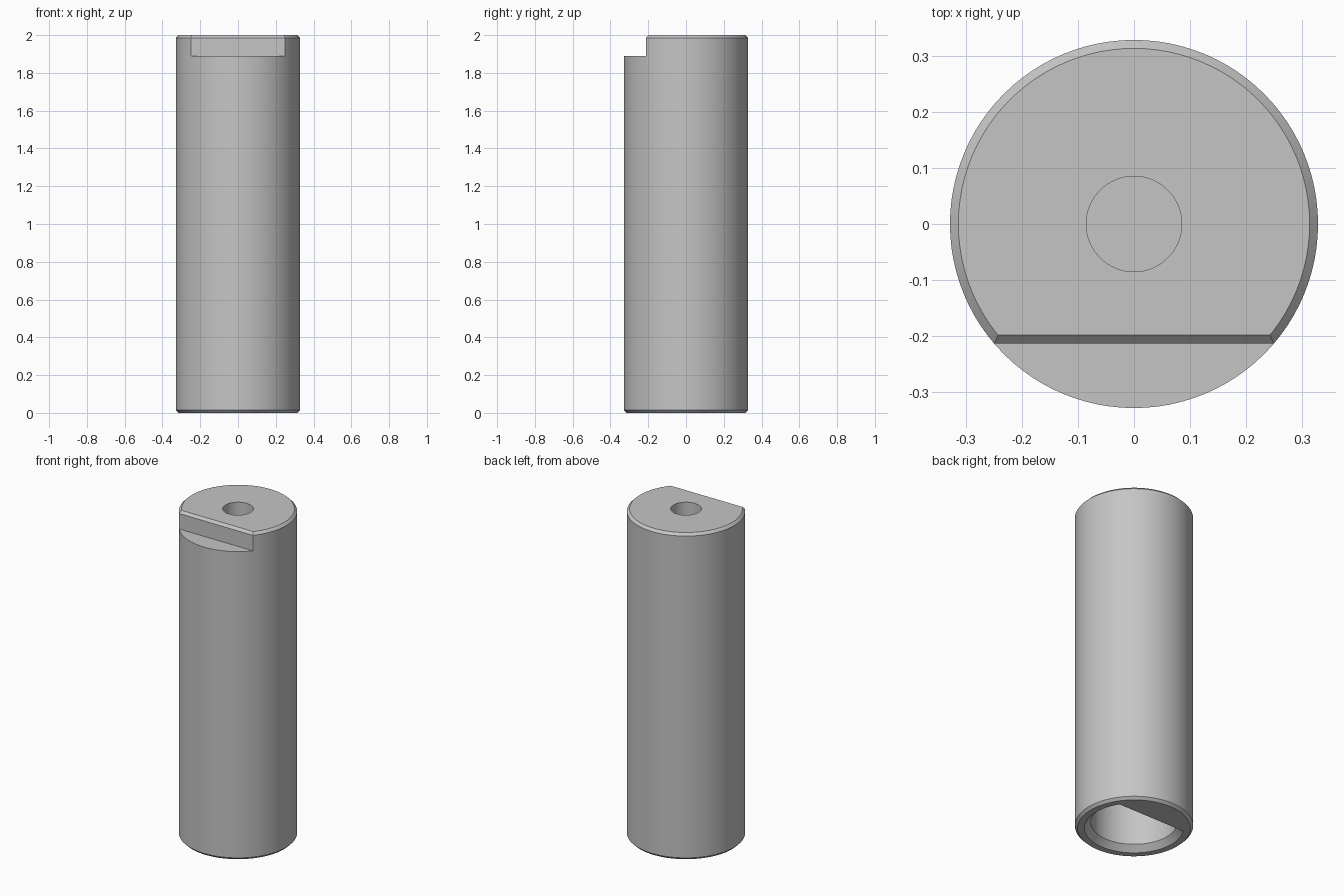
import bpy, bmesh, math

if "Cube" in bpy.data.objects:
    bpy.data.objects.remove(bpy.data.objects["Cube"], do_unlink=True)

SEGMENTS = 96
RADIUS, CHAMFER = 0.328, 0.015

grey = bpy.data.materials.new("plain_grey")
grey.use_nodes = True
color = (0.56, 0.56, 0.56, 1)
grey.diffuse_color = color
grey.node_tree.nodes["Principled BSDF"].inputs["Base Color"].default_value = color


def add_object(name, bm):
    bmesh.ops.recalc_face_normals(bm, faces=bm.faces)
    mesh = bpy.data.meshes.new(name)
    bm.to_mesh(mesh)
    bm.free()
    mesh.materials.append(grey)
    obj = bpy.data.objects.new(name, mesh)
    bpy.context.collection.objects.link(obj)
    return obj


def lathe(name, profile):
    """Closed turned solid from (radius, height) pairs, bottom to top."""
    bm = bmesh.new()
    rings = []
    for r, z in profile:
        rings.append([bm.verts.new((r * math.cos(a), r * math.sin(a), z))
                      for a in (2 * math.pi * i / SEGMENTS for i in range(SEGMENTS))])
    for low, high in zip(rings, rings[1:]):
        for i in range(SEGMENTS):
            j = (i + 1) % SEGMENTS
            bm.faces.new((low[i], low[j], high[j], high[i]))
    bm.faces.new(rings[0])
    bm.faces.new(rings[-1])
    return add_object(name, bm)


def prism(name, profile, half_width=0.5):
    """Solid with a (y, z) outline stretched along x."""
    bm = bmesh.new()
    face = bm.faces.new([bm.verts.new((-half_width, y, z)) for y, z in profile])
    side = bmesh.ops.extrude_face_region(bm, geom=[face])["geom"]
    moved = [v for v in side if isinstance(v, bmesh.types.BMVert)]
    bmesh.ops.translate(bm, verts=moved, vec=(2 * half_width, 0, 0))
    return add_object(name, bm)


def cut(target, cutter):
    cutter.hide_render = True
    mod = target.modifiers.new("cut", 'BOOLEAN')
    mod.operation, mod.solver, mod.object = 'DIFFERENCE', 'EXACT', cutter
    bpy.context.view_layer.objects.active = target
    bpy.ops.object.modifier_apply(modifier=mod.name)
    bpy.data.objects.remove(cutter, do_unlink=True)


# Cylinder body with chamfered ends
body = lathe("cylinder_body", [(RADIUS - CHAMFER, 0), (RADIUS, CHAMFER),
                               (RADIUS, 2 - CHAMFER), (RADIUS - CHAMFER, 2)])

# Front flat with a chamfered top edge
cut(body, prism("flat_cutter", [(-0.5, 1.89), (-0.213, 1.89), (-0.213, 1.985),
                                (-0.178, 2.02), (-0.5, 2.02)]))

# Blind hole in the top
cut(body, lathe("top_hole_cutter", [(0.085, 1.75), (0.085, 2.05)]))

# Countersunk bottom bore, leaving a straight-edged tab at the back
bore = lathe("bore_cutter", [(0.295, -0.02), (0.24, 0.035), (0.24, 0.9)])
cut(bore, prism("tab_space", [(0.15, -0.1), (0.5, -0.1), (0.5, 0.11), (0.15, 0.11)]))
cut(body, bore)

# Smooth round walls, sharp edges
bpy.ops.object.select_all(action='DESELECT')
body.select_set(True)
bpy.context.view_layer.objects.active = body
bpy.ops.object.shade_smooth_by_angle(angle=math.radians(30))
